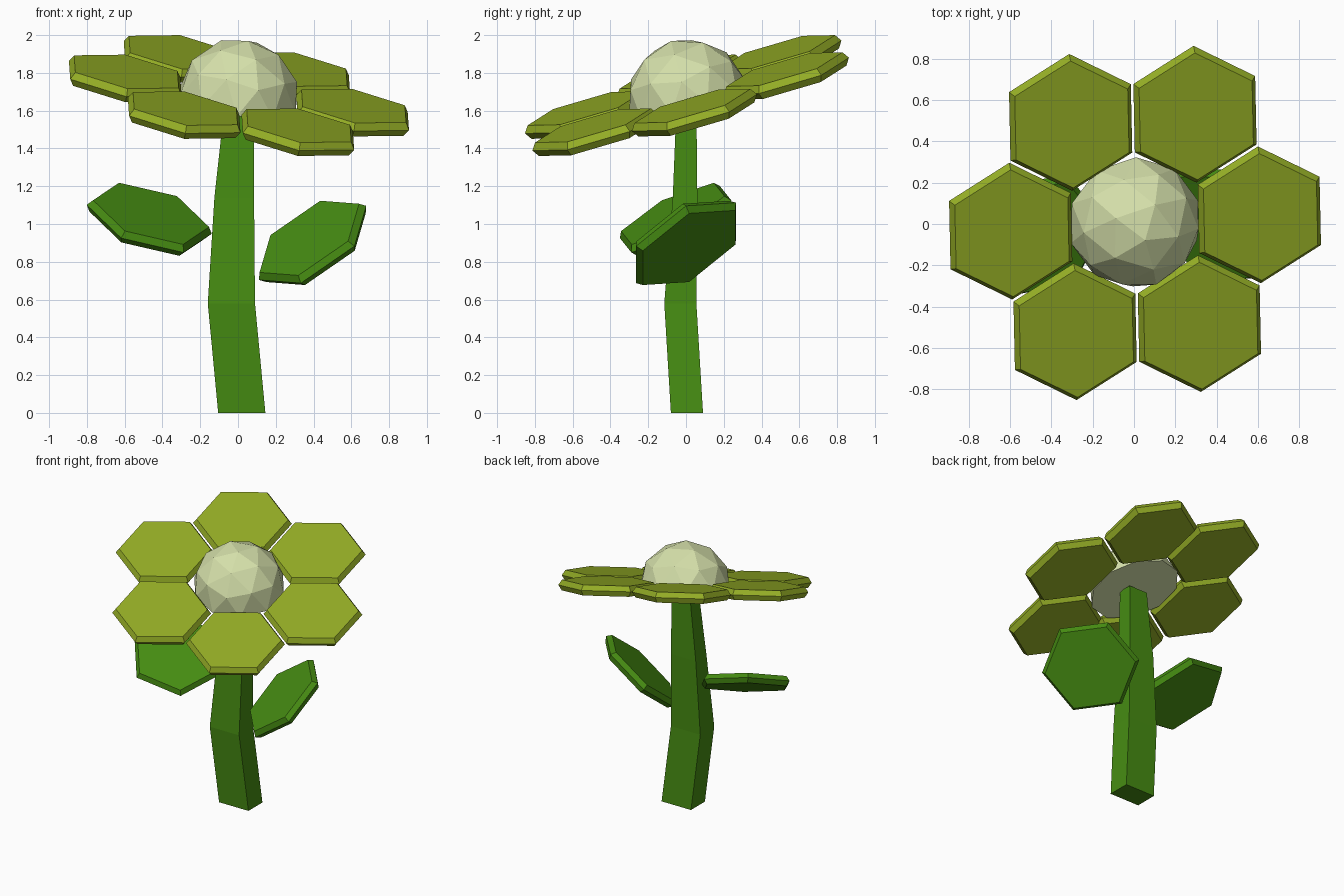
import bpy
import bmesh
from math import cos, sin, pi, radians
from mathutils import Vector, Matrix

old = bpy.data.objects.get("Cube")
if old:
    bpy.data.objects.remove(old)


def material(name, rgb):
    m = bpy.data.materials.new(name)
    m.use_nodes = True
    color = (*rgb, 1)
    m.diffuse_color = color
    node = next(n for n in m.node_tree.nodes if n.type == 'BSDF_PRINCIPLED')
    node.inputs["Base Color"].default_value = color
    return m


LEAF_GREEN = material("leaf green", (0.061, 0.262, 0.006))
PETAL_LIME = material("petal lime", (0.296, 0.418, 0.019))
CREAM = material("pale cream", (0.665, 0.745, 0.402))


def finish(name, bm, mat, matrix=Matrix()):
    bmesh.ops.recalc_face_normals(bm, faces=bm.faces)
    mesh = bpy.data.meshes.new(name)
    bm.to_mesh(mesh)
    bm.free()
    mesh.materials.append(mat)
    ob = bpy.data.objects.new(name, mesh)
    ob.matrix_world = matrix
    bpy.context.collection.objects.link(ob)
    return ob


def loft(rings):
    """Closed solid through rings with equal point counts."""
    bm = bmesh.new()
    loops = [[bm.verts.new(p) for p in ring] for ring in rings]
    for a, b in zip(loops, loops[1:]):
        for i in range(len(a)):
            j = (i + 1) % len(a)
            bm.faces.new((a[i], a[j], b[j], b[i]))
    bm.faces.new(loops[0])
    bm.faces.new(loops[-1])
    return bm


def hex_plate(name, mat, matrix, radius, thick, turn=0):
    """Six-sided plate whose rim bulges at mid thickness."""
    levels = ((-thick / 2, radius - 0.025), (0, radius), (thick / 2, radius - 0.025))
    rings = [[(r * cos(turn + i * pi / 3), r * sin(turn + i * pi / 3), z)
              for i in range(6)] for z, r in levels]
    return finish(name, loft(rings), mat, matrix)


# Stem: rectangular section, bent (z, x min, x max, y min, y max)
stem = [(0, -0.105, 0.145, -0.08, 0.09),
        (0.58, -0.16, 0.09, -0.115, 0.055),
        (1.14, -0.125, 0.085, -0.07, 0.06),
        (1.64, -0.07, 0.085, -0.05, 0.055)]
finish("stem", loft([[(a, c, z), (b, c, z), (b, d, z), (a, d, z)]
                     for z, a, b, c, d in stem]), LEAF_GREEN)

# Tilted flower head frame
normal = Vector((0.17, -0.29, 1)).normalized()
tilt = Vector((0, 0, 1)).rotation_difference(normal).to_matrix().to_4x4()
head = Matrix.Translation((0.005, 0.005, 1.68)) @ tilt

# Ring of petals, flat sides facing in and out
for k in range(6):
    place = head @ Matrix.Rotation(radians(2.5) + k * pi / 3, 4, 'Z') \
        @ Matrix.Translation((0.61, 0, 0))
    hex_plate(f"petal_{k + 1}", PETAL_LIME, place, 0.345, 0.075, pi / 6)

# Faceted half-ball flower centre
bm = bmesh.new()
bmesh.ops.create_icosphere(bm, subdivisions=2, radius=0.325)
cut = bmesh.ops.bisect_plane(bm, geom=bm.verts[:] + bm.edges[:] + bm.faces[:], dist=0.001,
                             plane_co=(0, 0, 0), plane_no=(0, 0, 1), clear_inner=True)
bmesh.ops.holes_fill(bm, edges=[e for e in bm.edges if e.is_boundary], sides=0)
finish("flower_centre", bm, CREAM, head @ Matrix.Translation((0, 0, -0.02)))


# Leaves: centre, direction to the tip, direction to the back edge
def leaf(name, centre, along, across):
    x = Vector(along).normalized()
    z = x.cross(Vector(across)).normalized()
    if z.z < 0:
        z.negate()
    y = z.cross(x)
    frame = Matrix((x, y, z)).transposed().to_4x4()
    hex_plate(name, LEAF_GREEN, Matrix.Translation(centre) @ frame, 0.345, 0.07)


leaf("left_leaf", (0.395, 0, 0.9), (0.29, 0, 0.2), (-0.08, 0.28, 0.125))
leaf("right_leaf", (-0.47, -0.055, 1.025), (-0.325, -0.06, 0.075), (0, 0.27, 0.135))
